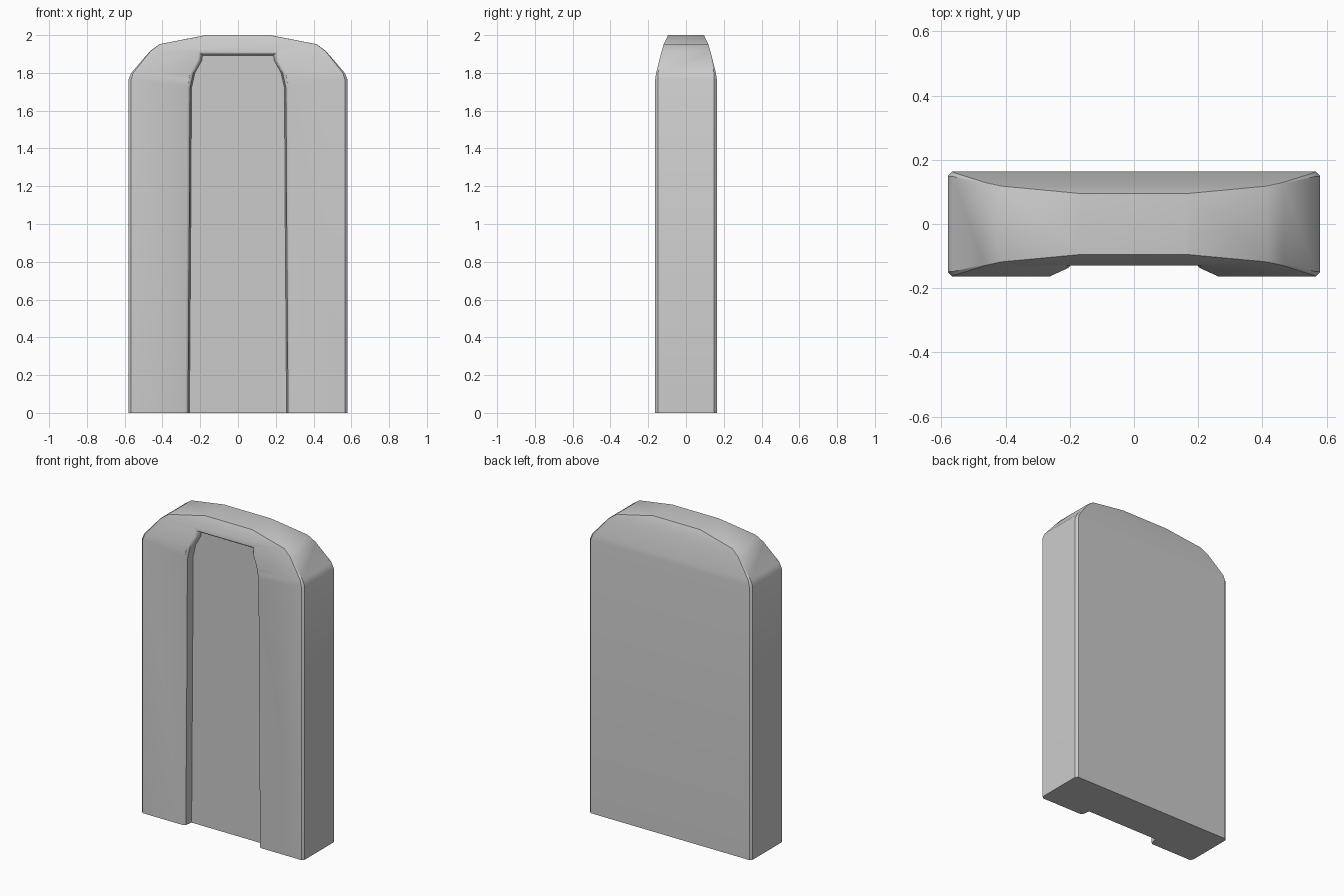
import bpy, bmesh
from math import radians

if "Cube" in bpy.data.objects:
    bpy.data.objects.remove(bpy.data.objects["Cube"])


def loft(name, rings):
    """Closed solid through a series of equal-length point rings."""
    bm = bmesh.new()
    loops = [[bm.verts.new(p) for p in ring] for ring in rings]
    n = len(loops[0])
    for a, b in zip(loops, loops[1:]):
        for i in range(n):
            j = (i + 1) % n
            bm.faces.new((a[i], a[j], b[j], b[i]))
    bm.faces.new(loops[0][::-1])
    bm.faces.new(loops[-1])
    bmesh.ops.recalc_face_normals(bm, faces=bm.faces)
    mesh = bpy.data.meshes.new(name)
    bm.to_mesh(mesh)
    bm.free()
    obj = bpy.data.objects.new(name, mesh)
    bpy.context.collection.objects.link(obj)
    return obj


# Slab levels: height, half width, half depth, corner chamfer
levels = [(0, .58, .163, .014), (1.765, .58, .163, .014), (1.80, .565, .158, .01),
          (1.915, .466, .129, .003), (1.952, .416, .118, .003), (2.0, .17, .095, .003)]


def slab_ring(z, w, d, c):
    q = [(w, d - c), (w - c, d)]
    back = q + [(-x, y) for x, y in reversed(q)]
    return [(x, y, z) for x, y in back + [(-x, -y) for x, y in back]]


def half_depth(z):
    """Half depth of the slab at height z."""
    for (z0, _, d0, _), (z1, _, d1, _) in zip(levels, levels[1:]):
        if z0 <= z <= z1:
            return d0 + (d1 - d0) * (z - z0) / (z1 - z0)
    return levels[0][2]


slab = loft("slab", [slab_ring(*lv) for lv in levels])

# Recess outline (right half, bottom to top), mirrored into a loop
half = [(.257, -.1), (.257, 0), (.25, 1.0), (.246, 1.72), (.228, 1.80), (.192, 1.865), (.188, 1.893)]
outline = half + [(-x, z) for x, z in reversed(half)]


def recess_ring(grow, lift, inset=None):
    ring = []
    for x, z in outline:
        px = x + grow * (1 if x > 0 else -1)
        pz = z + grow * (1 if z > 1.88 else 0)
        y = inset if inset is not None else -half_depth(pz) - lift
        ring.append((px, y, pz))
    return ring


# Floor, drafted wall, softened lip, then clear of the front face
cutter = loft("recess_cutter", [recess_ring(0, 0, -.106), recess_ring(.008, -.010),
                                recess_ring(.014, -.004), recess_ring(.024, .0005),
                                recess_ring(.03, .03)])
cutter.hide_render = True
cutter.hide_set(True)

cut = slab.modifiers.new("recess", "BOOLEAN")
cut.operation = "DIFFERENCE"
cut.solver = "EXACT"
cut.object = cutter

bpy.context.view_layer.objects.active = slab
slab.select_set(True)
bpy.ops.object.modifier_apply(modifier=cut.name)
bpy.data.objects.remove(cutter)
bpy.ops.object.shade_smooth_by_angle(angle=radians(32))
